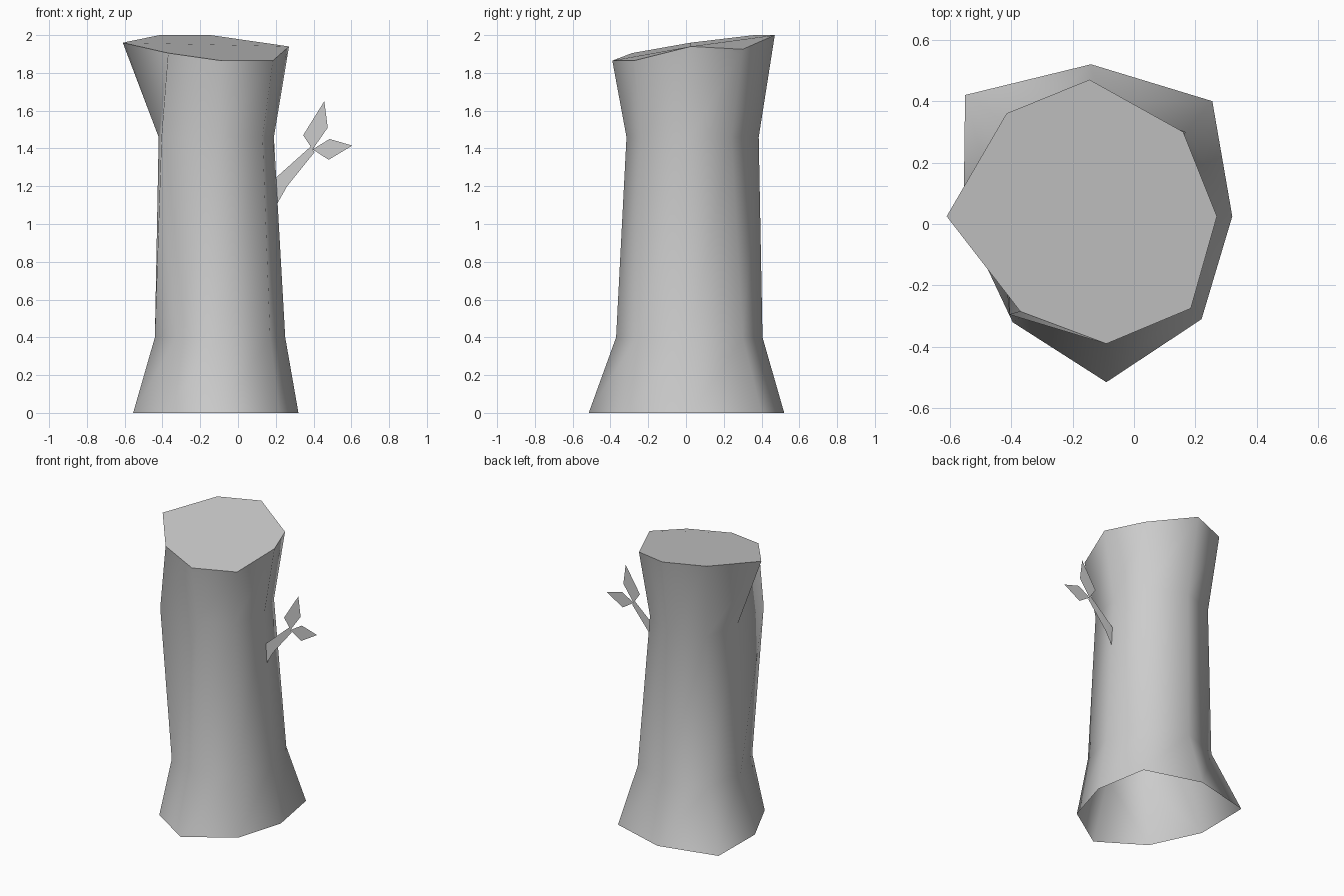
import bpy, bmesh

default = bpy.data.objects.get("Cube")
if default:
    bpy.data.objects.remove(default, do_unlink=True)

# Single plain grey material
grey = bpy.data.materials.new("plain_grey")
grey.use_nodes = True
COLOUR = (0.604, 0.604, 0.604, 1.0)
grey.diffuse_color = COLOUR
grey.node_tree.nodes["Principled BSDF"].inputs["Base Color"].default_value = COLOUR


def make_object(name, bm):
    mesh = bpy.data.meshes.new(name)
    bm.to_mesh(mesh)
    bm.free()
    mesh.materials.append(grey)
    obj = bpy.data.objects.new(name, mesh)
    bpy.context.collection.objects.link(obj)
    return obj


# Trunk cross-sections, each running left, back, right, front
BASE = [(-0.555, 0.02), (-0.55, 0.42), (-0.14, 0.52), (0.255, 0.40),
        (0.32, 0.025), (0.22, -0.31), (-0.09, -0.515), (-0.395, -0.32)]
FLARE = [(-0.44, 0.015), (-0.39, 0.31), (-0.12, 0.405), (0.17, 0.30),
         (0.25, 0.025), (0.17, -0.26), (-0.09, -0.37), (-0.325, -0.28)]
NECK = [(-0.42, 0.02), (-0.37, 0.30), (-0.13, 0.385), (0.115, 0.24),
        (0.19, 0.025), (0.13, -0.23), (-0.10, -0.315), (-0.405, -0.295)]
TOP = [(-0.61, 0.025), (-0.415, 0.36), (-0.145, 0.47), (0.16, 0.30),
       (0.27, 0.025), (0.185, -0.275), (-0.09, -0.39), (-0.37, -0.285)]
TOP_Z = [1.96, 2.0, 2.0, 1.925, 1.94, 1.865, 1.865, 1.905]  # slanted cut

bm = bmesh.new()
rings = []
for section, heights in ((BASE, [0.0] * 8), (FLARE, [0.4] * 8),
                         (NECK, [1.46] * 8), (TOP, TOP_Z)):
    rings.append([bm.verts.new((x, y, z)) for (x, y), z in zip(section, heights)])

# Walls between rings, open underneath
for lower, upper in zip(rings, rings[1:]):
    for i in range(8):
        j = (i + 1) % 8
        bm.faces.new((lower[j], lower[i], upper[i], upper[j]))

# Cut top with a sharp rim
cap = bm.faces.new(rings[-1][::-1])
for face in bm.faces:
    face.smooth = True
cap.smooth = False
for edge in cap.edges:
    edge.smooth = False
make_object("trunk", bm)

# Flat twig with two leaves, in the x-z plane
TWIG = [(0.195, 1.085), (0.26, 1.20), (0.405, 1.38), (0.385, 1.41), (0.195, 1.24)]
LEAVES = {
    "side_leaf": [(0.395, 1.395), (0.48, 1.34), (0.605, 1.415), (0.485, 1.45)],
    "upper_leaf": [(0.395, 1.395), (0.475, 1.51), (0.457, 1.65), (0.345, 1.47)],
}
for name, outline in {"twig": TWIG, **LEAVES}.items():
    bm = bmesh.new()
    bm.faces.new([bm.verts.new((x, 0.025, z)) for x, z in outline])
    make_object(name, bm)
